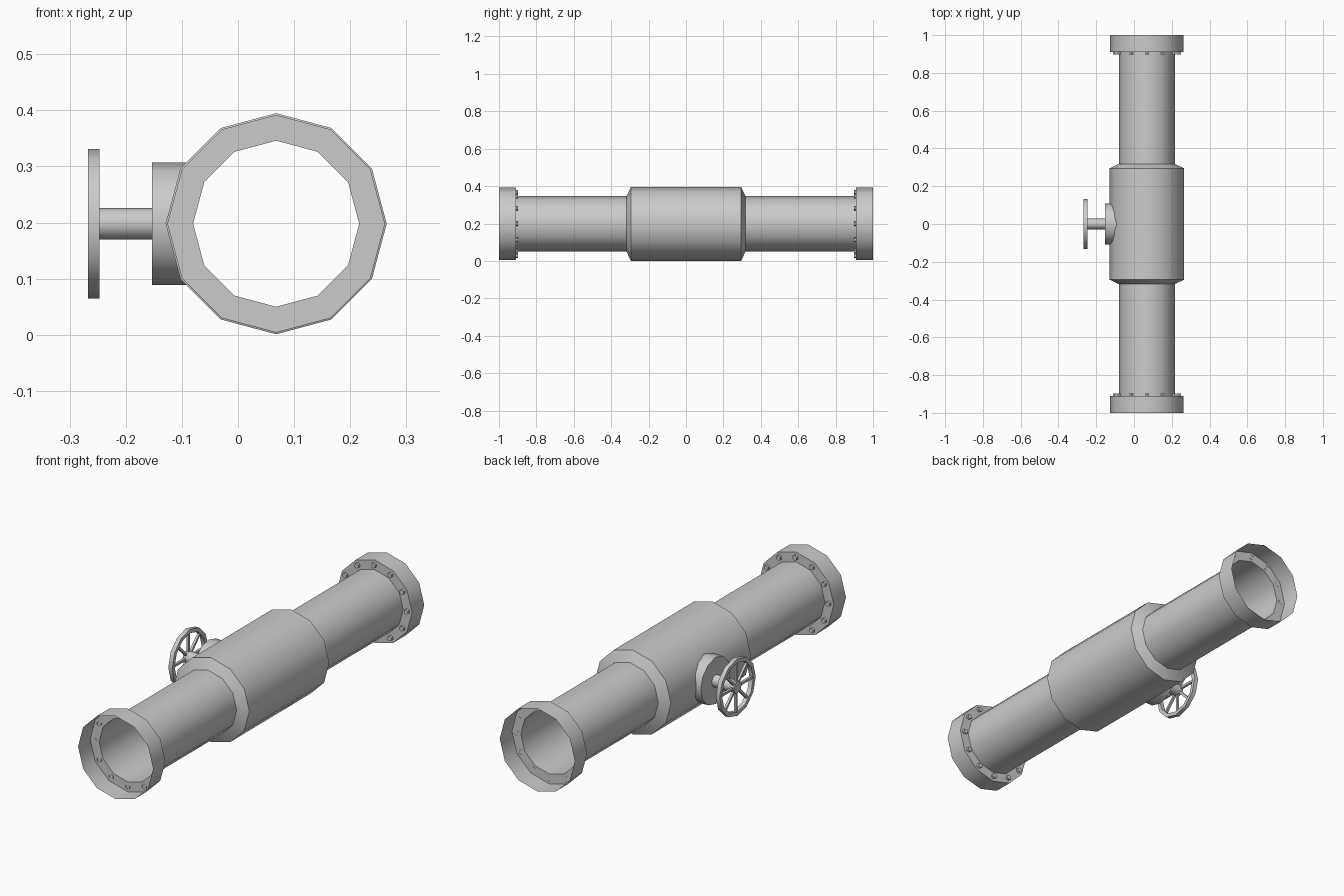
import bpy, bmesh
from math import sin, cos, pi, radians

if "Cube" in bpy.data.objects:
    bpy.data.objects.remove(bpy.data.objects["Cube"])

CX, CZ = 0.068, 0.198      # pipe axis
SIDES = 12


def finish(name, bm):
    bmesh.ops.recalc_face_normals(bm, faces=bm.faces)
    me = bpy.data.meshes.new(name)
    bm.to_mesh(me)
    bm.free()
    ob = bpy.data.objects.new(name, me)
    bpy.context.collection.objects.link(ob)
    bpy.ops.object.select_all(action='DESELECT')
    ob.select_set(True)
    bpy.context.view_layer.objects.active = ob
    bpy.ops.object.shade_smooth_by_angle(angle=radians(35))
    return ob


def lathe(bm, profile, axis, centre=(CX, 0, CZ), sides=SIDES, closed=False, cap=False):
    """Spin (position, radius) points around the x or y axis."""
    rings = []
    for t, r in profile:
        ring = []
        for i in range(sides):
            a = 2 * pi * i / sides
            u, w = r * sin(a), r * cos(a)
            off = (u, t, w) if axis == 'y' else (t, u, w)
            ring.append(bm.verts.new([c + o for c, o in zip(centre, off)]))
        rings.append(ring)
    pairs = list(zip(rings, rings[1:]))
    if closed:
        pairs.append((rings[-1], rings[0]))
    for a, b in pairs:
        for i in range(sides):
            j = (i + 1) % sides
            bm.faces.new((a[i], a[j], b[j], b[i]))
    if cap:
        bm.faces.new(rings[0])


# pipe with swollen valve body and open flange cups, one continuous skin
half = [(-1, 0.194), (-0.91, 0.194), (-0.91, 0.148), (-0.318, 0.148), (-0.295, 0.197)]
bm = bmesh.new()
lathe(bm, half + [(-y, r) for y, r in reversed(half)], 'y')
finish("pipe_body", bm)

# bolts on the inner face of each flange
for name, s in (("front_bolts", -1), ("back_bolts", 1)):
    bm = bmesh.new()
    for i in range(12):
        a = 2 * pi * i / 12
        c = (CX + 0.17 * sin(a), 0, CZ + 0.17 * cos(a))
        lathe(bm, [(s * 0.898, 0.012), (s * 0.911, 0.012)], 'y', c, 6, cap=True)
    finish(name, bm)

# round bonnet on the side of the body
AXIS = (0, 0, CZ)
bm = bmesh.new()
lathe(bm, [(-0.153, 0.109), (-0.085, 0.109)], 'x', AXIS, cap=True)
finish("bonnet", bm)

# stem, ending as the wheel hub
bm = bmesh.new()
lathe(bm, [(-0.267, 0.028), (-0.15, 0.028)], 'x', AXIS, cap=True)
finish("stem", bm)

# handwheel rim
bm = bmesh.new()
lathe(bm, [(-0.267, 0.133), (-0.247, 0.133), (-0.247, 0.115), (-0.267, 0.115)],
      'x', AXIS, closed=True)
finish("handwheel_rim", bm)

# handwheel spokes
bm = bmesh.new()
for i in range(8):
    a = 2 * pi * i / 8
    d, n = (sin(a), cos(a)), (cos(a), -sin(a))
    vs = bmesh.ops.create_cube(bm, size=1)['verts']
    for v in vs:
        r = 0.07 + v.co.z * 0.096
        w = v.co.y * 0.011
        v.co = (-0.257 + v.co.x * 0.011, r * d[0] + w * n[0], CZ + r * d[1] + w * n[1])
finish("handwheel_spokes", bm)
